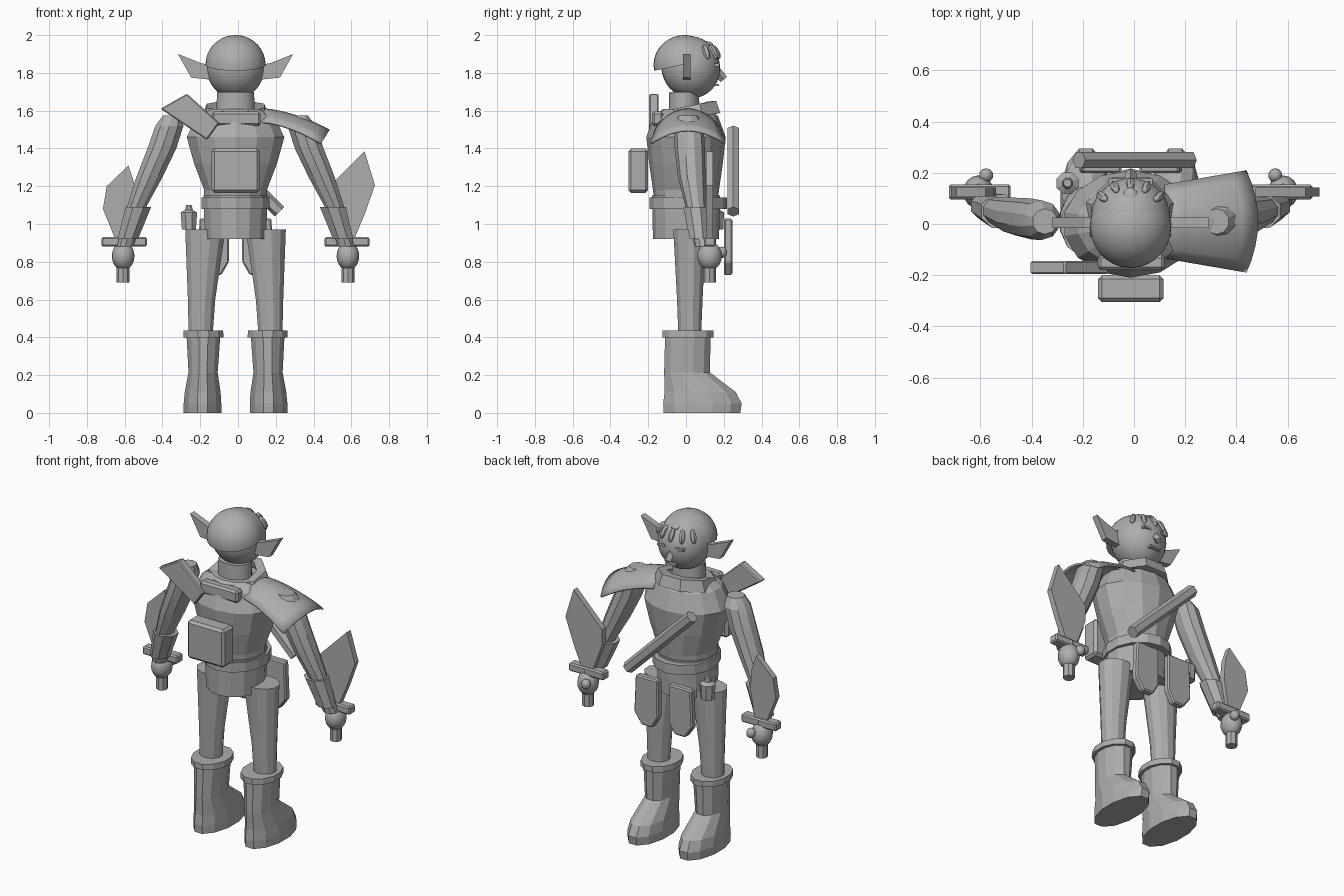
import bpy, bmesh, math
from mathutils import Vector, Matrix

if "Cube" in bpy.data.objects:
    bpy.data.objects.remove(bpy.data.objects["Cube"])

CX = -0.013  # the figure's mirror line
grey = bpy.data.materials.new("plain_grey")
grey.diffuse_color = (0.42, 0.42, 0.42, 1)
grey.use_nodes = True
grey.node_tree.nodes["Principled BSDF"].inputs["Base Color"].default_value = grey.diffuse_color


def finish(name, bm, smooth=None):
    bmesh.ops.recalc_face_normals(bm, faces=bm.faces)
    me = bpy.data.meshes.new(name)
    bm.to_mesh(me)
    bm.free()
    ob = bpy.data.objects.new(name, me)
    bpy.context.collection.objects.link(ob)
    me.materials.append(grey)
    if smooth:
        bpy.ops.object.select_all(action='DESELECT')
        bpy.context.view_layer.objects.active = ob
        ob.select_set(True)
        bpy.ops.object.shade_smooth_by_angle(angle=math.radians(smooth))
    return ob


def loft(name, rings, n=10, smooth=None):
    """Skin horizontal elliptical rings given as (x, y, z, rx, ry)."""
    bm = bmesh.new()
    rows = []
    for x, y, z, rx, ry in rings:
        rows.append([bm.verts.new((x + rx * math.cos(2 * math.pi * (i + .5) / n),
                                   y + ry * math.sin(2 * math.pi * (i + .5) / n), z))
                     for i in range(n)])
    for a, b in zip(rows, rows[1:]):
        for i in range(n):
            j = (i + 1) % n
            bm.faces.new((a[i], a[j], b[j], b[i]))
    bm.faces.new(rows[0])
    bm.faces.new(rows[-1])
    return finish(name, bm, smooth)


def plate(name, pts, y0, y1, bevel=0.0):
    """Extrude an x-z outline from y0 to y1."""
    bm = bmesh.new()
    a = [bm.verts.new((x, y0, z)) for x, z in pts]
    b = [bm.verts.new((x, y1, z)) for x, z in pts]
    bm.faces.new(a)
    bm.faces.new(b)
    for i in range(len(pts)):
        j = (i + 1) % len(pts)
        bm.faces.new((a[i], a[j], b[j], b[i]))
    if bevel:
        bmesh.ops.bevel(bm, geom=bm.edges[:], offset=bevel, segments=1, affect='EDGES')
    return finish(name, bm)


def rect(x0, x1, z0, z1):
    return [(x0, z0), (x1, z0), (x1, z1), (x0, z1)]


def ball(name, c, r, rot=None, u=24, v=14, keep_top=False):
    bm = bmesh.new()
    bmesh.ops.create_uvsphere(bm, u_segments=u, v_segments=v, radius=1)
    if keep_top:
        bmesh.ops.bisect_plane(bm, geom=bm.verts[:] + bm.edges[:] + bm.faces[:],
                               plane_co=(0, 0, 0), plane_no=(0, 0, 1), clear_inner=True)
        bmesh.ops.holes_fill(bm, edges=[e for e in bm.edges if e.is_boundary], sides=0)
    m = Matrix.Translation(c) @ (rot or Matrix()) @ Matrix.Diagonal((*r, 1))
    bmesh.ops.transform(bm, matrix=m, verts=bm.verts)
    return finish(name, bm, 40)


def rod(name, p, q, r, n=6):
    p, q = Vector(p), Vector(q)
    d = q - p
    bm = bmesh.new()
    bmesh.ops.create_cone(bm, cap_ends=True, segments=n, radius1=r, radius2=r, depth=d.length)
    m = Matrix.Translation((p + q) / 2) @ d.to_track_quat('Z', 'Y').to_matrix().to_4x4()
    bmesh.ops.transform(bm, matrix=m, verts=bm.verts)
    return finish(name, bm)


# Torso, belt and tunic skirt
loft("torso", [(CX, 0, 1.10, .17, .165), (CX, 0, 1.18, .17, .175), (CX, 0, 1.32, .225, .195),
               (CX, 0, 1.46, .265, .21), (CX, 0, 1.57, .21, .17), (CX, 0, 1.61, .15, .12)], 14)
loft("tunic_skirt", [(CX, 0, .92, .165, .175), (CX, 0, 1.15, .175, .18)], 14)
loft("belt", [(CX, .012, 1.08, .185, .205), (CX, .012, 1.14, .185, .205)], 14)
loft("neck", [(CX, -.01, 1.55, .105, .085), (CX, -.01, 1.70, .10, .08)], 16, 40)

# Scarf of thick segments around the neck, lower at the back
bm = bmesh.new()
rows = []
for i in range(8):
    a = math.pi / 4 * (i + .5)
    c, s = math.cos(a), math.sin(a)
    zc = 1.59 + .03 * s
    rows.append([bm.verts.new((CX + k * c, .015 + k * s * .95, zc + h))
                 for k, h in ((.11, .03), (.165, .035), (.19, -.03), (.13, -.04))])
for i in range(8):
    a, b = rows[i], rows[(i + 1) % 8]
    for j in range(4):
        bm.faces.new((a[j], a[(j + 1) % 4], b[(j + 1) % 4], b[j]))
finish("scarf", bm)
plate("scarf_back_fold", rect(-.14, .12, 1.52, 1.595), -.18, -.12, .012)

# Head, hair cap and fringe
ball("head", (CX, .025, 1.83), (.155, .155, .165), Matrix.Rotation(math.radians(14), 4, 'X'), 28, 18)
ball("hair_cap", (CX, -.01, 1.845), (.159, .162, .155), Matrix.Rotation(math.radians(12), 4, 'X'),
     28, 18, True)
for i in range(5):
    a = math.radians(90 + (i - 2) * 25)
    ball("fringe_lock", (CX + .145 * math.cos(a), .015 + .142 * math.sin(a), 1.91),
         (.018, .02, .042), Matrix.Rotation(a - math.pi / 2, 4, 'Z') @ Matrix.Rotation(.5, 4, 'X'), 6, 6)
ball("hair_tuft", (CX, .10, 1.945), (.035, .045, .024), None, 8, 6)

# Face
for s in (-1, 1):
    plate("eye", rect(CX + s * .06 - .026, CX + s * .06 + .026, 1.835, 1.85), .14, .178)
    # Pointed ear
    plate("ear", [(CX + s * d, z) for d, z in
                  ((.14, 1.845), (.18, 1.85), (.305, 1.90), (.235, 1.775), (.14, 1.765))], -.015, .025)
rod("nose", (CX, .165, 1.81), (CX, .20, 1.765), .022, 4)
plate("mouth", rect(CX - .035, CX + .035, 1.73, 1.742), .13, .175)

# Limbs, boots and gear that repeat on both sides
for s in (-1, 1):
    def X(d):
        return CX + s * d
    loft("arm", [(X(d), y, z, r, r) for d, y, z, r in
                 ((.335, .01, 1.575, .05), (.35, .015, 1.52, .078), (.39, .02, 1.40, .08),
                  (.455, .03, 1.25, .073), (.52, .05, 1.10, .055), (.585, .09, .88, .045))], 10, 20)
    loft("wrist_cuff", [(X(.515), .05, 1.09, .074, .07), (X(.57), .07, .92, .058, .055)], 8)
    ball("hand", (X(.595), .125, .83), (.06, .065, .075), None, 16, 10)
    ball("thumb", (X(.565), .19, .85), (.028, .028, .03), None, 10, 8)
    rod("sword_grip", (X(.595), .125, .69), (X(.595), .125, .92), .034, 8)
    plate("sword_guard", rect(X(.59) - .12, X(.59) + .12, .88, .93), .095, .155, .008)
    loft("leg", [(X(.185), .02, .40, .065, .062), (X(.18), .02, .60, .075, .07),
                 (X(.16), .02, .97, .11, .09)], 12, 25)
    loft("boot", [(X(.175), .085, 0, .103, .21), (X(.175), .087, .05, .103, .215),
                  (X(.174), .075, .11, .098, .195), (X(.172), .005, .215, .08, .125),
                  (X(.17), .01, .40, .092, .125)], 12)
    loft("boot_rim", [(X(.17), .01, .40, .11, .14), (X(.17), .01, .435, .108, .14)], 12)
    # Hanging front flap with a clipped lower end
    plate("tunic_flap", [(X(d), z) for d, z in
                         ((.035, 1.03), (.19, 1.03), (.20, .80), (.15, .73), (.075, .73), (.035, .80))],
          .20, .245, .008)

# Sword blades, the right one longer
plate("left_blade", [(-.58, 1.31), (-.695, 1.20), (-.715, 1.08), (-.65, .92), (-.57, .92),
                     (-.54, 1.10), (-.55, 1.22)], .107, .143)
plate("right_blade", [(.67, 1.385), (.725, 1.205), (.67, 1.05), (.615, .92), (.54, .92),
                      (.475, 1.09), (.475, 1.19)], .107, .143)

# Draped cape over one shoulder
bm = bmesh.new()
grid = []
for i in range(7):
    t = i / 6
    row = []
    for j in range(9):
        v = j / 4 - 1
        row.append(bm.verts.new((.12 + t * .365 - .045 * t * v * v, .01 + v * (.145 + .055 * t),
                                 1.615 - .03 * t - .085 * t * t - .07 * v * v)))
    grid.append(row)
for a, b in zip(grid, grid[1:]):
    for j in range(8):
        bm.faces.new((a[j], a[j + 1], b[j + 1], b[j]))
cape = finish("shoulder_cape", bm, 35)
thick = cape.modifiers.new("thickness", 'SOLIDIFY')
thick.thickness = .012

# Carried gear: back pouch, slanted shoulder slab, chest rod and flask
plate("back_pouch", rect(-.14, .115, 1.165, 1.40), -.305, -.20, .015)
plate("shoulder_slab", [(-.41, 1.61), (-.27, 1.69), (-.10, 1.535), (-.165, 1.445)], -.195, -.145, .006)
rod("chest_rod", (.22, .25, 1.065), (-.215, .25, 1.495), .036)
loft("belt_flask", [(-.26, .16, .97, .04, .04), (-.26, .16, 1.06, .047, .045),
                    (-.26, .16, 1.075, .022, .022), (-.26, .16, 1.10, .016, .016)], 8)
